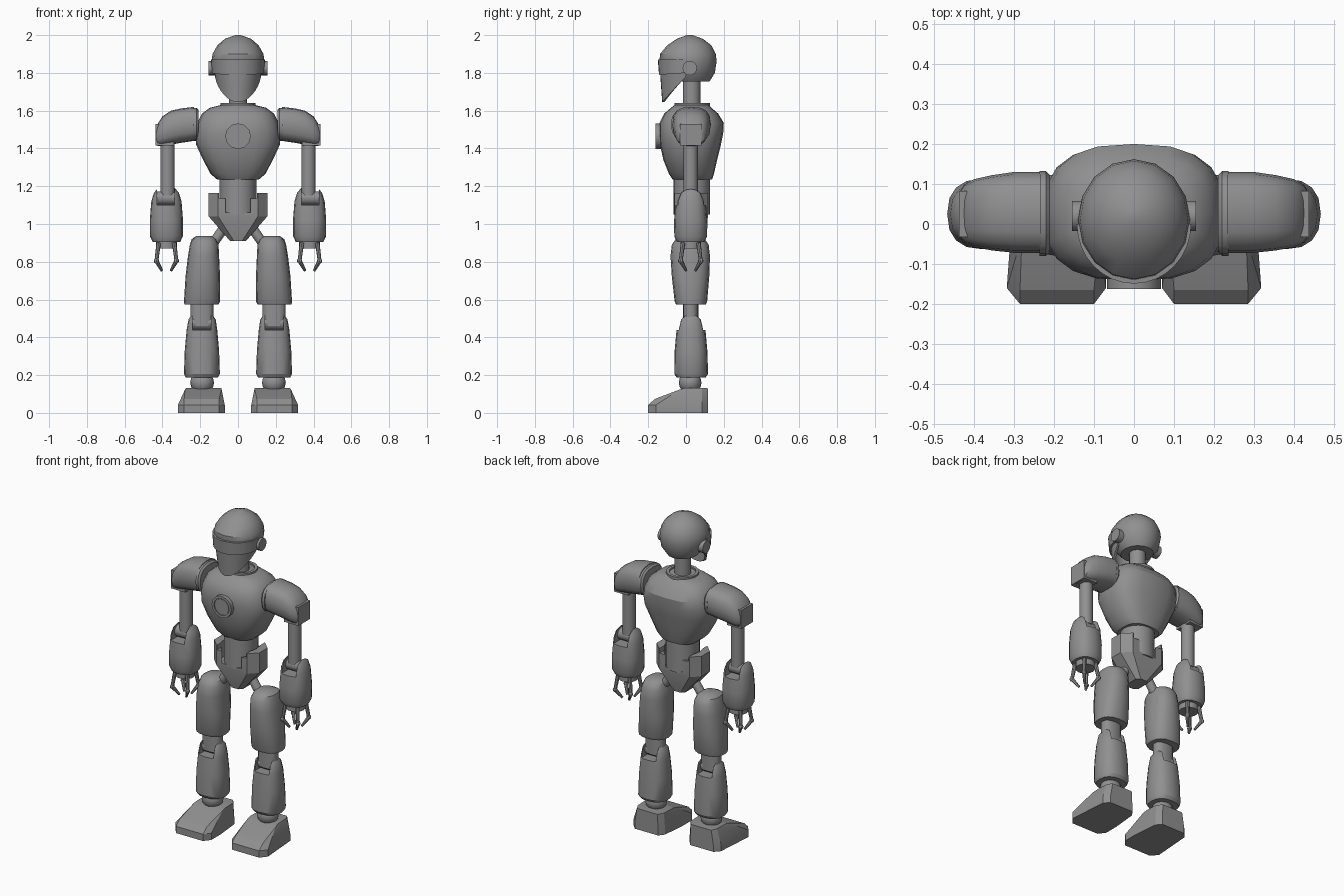
import bpy, bmesh
from math import sin, cos, pi, copysign, radians
from mathutils import Vector

cube = bpy.data.objects.get("Cube")
if cube:
    bpy.data.objects.remove(cube)

grey = bpy.data.materials.new("plain_grey")
grey.use_nodes = True
GREY = (0.28, 0.28, 0.28, 1)
grey.diffuse_color = GREY
grey.node_tree.nodes["Principled BSDF"].inputs["Base Color"].default_value = GREY
CY = 0.025  # depth of the limb axes


def make(name, bm):
    bmesh.ops.recalc_face_normals(bm, faces=bm.faces)
    me = bpy.data.meshes.new(name)
    bm.to_mesh(me)
    bm.free()
    me.materials.append(grey)
    ob = bpy.data.objects.new(name, me)
    bpy.context.collection.objects.link(ob)
    return ob


def activate(ob):
    bpy.ops.object.select_all(action='DESELECT')
    ob.select_set(True)
    bpy.context.view_layer.objects.active = ob


def modify(ob, kind, **settings):
    mod = ob.modifiers.new(kind.lower(), kind)
    for key, value in settings.items():
        setattr(mod, key, value)
    activate(ob)
    bpy.ops.object.modifier_apply(modifier=mod.name)


def cut(ob, *cutters):
    for c in cutters:
        modify(ob, 'BOOLEAN', operation='DIFFERENCE', object=c, solver='EXACT')
        bpy.data.objects.remove(c)


def finish(ob, mirror=False, angle=32):
    activate(ob)
    bpy.ops.object.shade_smooth_by_angle(angle=radians(angle))
    if mirror:
        ob.modifiers.new("mirror", 'MIRROR').merge_threshold = 0
    return ob


def loft(name, rings, n=16, power=2.0, along_x=False, turn=0.0):
    """Rings are (position, low_a, high_a, low_b, high_b), joined by quads."""
    bm = bmesh.new()
    loops = []
    for p, a0, a1, b0, b1 in rings:
        loop = []
        for i in range(n):
            t = 2 * pi * (i + turn) / n
            c, s = cos(t), sin(t)
            a = (a0 + a1) / 2 + (a1 - a0) / 2 * copysign(abs(c) ** (2 / power), c)
            b = (b0 + b1) / 2 + (b1 - b0) / 2 * copysign(abs(s) ** (2 / power), s)
            loop.append(bm.verts.new((p, a, b) if along_x else (a, b, p)))
        loops.append(loop)
    for lo, hi in zip(loops, loops[1:]):
        for i in range(n):
            j = (i + 1) % n
            bm.faces.new((lo[i], lo[j], hi[j], hi[i]))
    bm.faces.new(loops[0])
    bm.faces.new(loops[-1])
    return make(name, bm)


def tube(name, a, b, r1, r2=None, n=16):
    bm = bmesh.new()
    a, b = Vector(a), Vector(b)
    r2 = r1 if r2 is None else r2
    bmesh.ops.create_cone(bm, cap_ends=True, segments=n, radius1=r1, radius2=r2, depth=(b - a).length)
    q = (b - a).to_track_quat('Z', 'Y')
    for v in bm.verts:
        v.co = q @ v.co + (a + b) / 2
    return make(name, bm)


def ball(name, centre, size, n=12):
    bm = bmesh.new()
    bmesh.ops.create_uvsphere(bm, u_segments=n, v_segments=8, radius=1)
    for v in bm.verts:
        v.co = Vector(centre) + Vector(size) * v.co
    return make(name, bm)


def box(name, lo, hi):
    bm = bmesh.new()
    bmesh.ops.create_cube(bm, size=1)
    for v in bm.verts:
        v.co = [(l + h) / 2 + k * (h - l) for l, h, k in zip(lo, hi, v.co)]
    return make(name, bm)


def hull(name, points):
    bm = bmesh.new()
    for p in points:
        bm.verts.new(p)
    bmesh.ops.convex_hull(bm, input=bm.verts)
    bmesh.ops.dissolve_limit(bm, angle_limit=0.02, verts=bm.verts, edges=bm.edges)
    return make(name, bm)


def face_shell(name, top, low, wide, narrow, front, chin, rise, thick):
    """Half-round plate around the face whose lower edge rises to the sides."""
    bm = bmesh.new()
    cols, rows, grid = 16, 4, []
    for i in range(cols + 1):
        t = -pi / 2 + pi * i / cols
        bottom = low + rise * (1 - cos(t))
        column = []
        for k in range(rows + 1):
            z = top + (bottom - top) * k / rows
            f = (top - z) / (top - low)
            column.append(bm.verts.new(((wide + (narrow - wide) * f) * sin(t),
                                        (front + (chin - front) * f) * cos(t), z)))
        grid.append(column)
    for c, d in zip(grid, grid[1:]):
        for k in range(rows):
            bm.faces.new((c[k], d[k], d[k + 1], c[k + 1]))
    ob = make(name, bm)
    modify(ob, 'SOLIDIFY', thickness=thick, offset=-1)
    return finish(ob)


# Head
finish(loft("cranium", [(1.755, -.09, .09, -.07, .125), (1.80, -.125, .125, -.11, .153),
                        (1.86, -.14, .14, -.14, .162), (1.90, -.135, .135, -.138, .158),
                        (1.945, -.11, .11, -.10, .135), (1.98, -.07, .07, -.05, .09),
                        (2.0, -.015, .015, .005, .035)]))
face_shell("face_mask", 1.87, 1.645, .136, .10, -.142, -.126, .135, .012)
face_shell("visor", 1.87, 1.79, .143, .138, -.149, -.143, .01, .012)
finish(tube("ear_disc", (.12, .02, 1.825), (.155, .02, 1.825), .038), True)
finish(tube("neck", (0, .03, 1.6), (0, .03, 1.77), .047))
collar = tube("neck_collar", (0, .033, 1.6), (0, .033, 1.64), .093, n=20)
cut(collar, tube("collar_cutter", (0, .033, 1.62), (0, .033, 1.7), .075, n=20))
finish(collar)

# Torso
finish(loft("torso", [(1.235, -.11, .11, -.07, .138), (1.265, -.145, .145, -.09, .148),
                      (1.34, -.185, .185, -.12, .165), (1.42, -.222, .222, -.138, .185),
                      (1.48, -.226, .226, -.142, .197), (1.535, -.215, .215, -.14, .2),
                      (1.585, -.19, .19, -.115, .17), (1.615, -.15, .15, -.08, .135),
                      (1.63, -.09, .09, -.06, .12)], 20, 2.7))
ring = tube("chest_ring", (0, -.12, 1.465), (0, -.162, 1.465), .068, n=12)
cut(ring, tube("ring_cutter", (0, -.155, 1.465), (0, -.2, 1.465), .052, n=20))
finish(ring)
finish(tube("chest_disc", (0, -.13, 1.465), (0, -.159, 1.465), .047, n=20))
finish(tube("waist", (0, .03, 1.05), (0, .03, 1.25), .097, n=20))

# Pelvis: tapered tub with a lowered front and back rim
tub = []
for z, w, y0, y1, c in ((1.165, .155, -.062, .117, .05), (1.04, .155, -.062, .117, .05),
                        (.91, .042, -.03, .085, .02)):
    for s in (-1, 1):
        tub += [(s * w, y0 + c, z), (s * (w - c), y0, z), (s * w, y1 - c, z), (s * (w - c), y1, z)]
pelvis = hull("pelvis", tub)
cut(pelvis, box("rim_cutter", (-.1, -.2, 1.135), (.1, .2, 1.3)),
    tube("tub_cutter", (0, CY, 1.06), (0, CY, 1.3), .11, n=20))
finish(pelvis)
finish(tube("hip_link", (.06, CY, 1.0), (.165, CY, .85), .026), True)

# Shoulders and arms
finish(loft("shoulder_pad", [(.232, -.072, .13, 1.44, 1.62), (.30, -.072, .13, 1.43, 1.612),
                             (.355, -.066, .122, 1.42, 1.60), (.40, -.058, .112, 1.412, 1.57),
                             (.425, -.045, .098, 1.412, 1.53), (.436, -.03, .08, 1.425, 1.505)],
            16, 2.7, True), True)
finish(loft("shoulder_rim", [(.21, -.07, .122, 1.45, 1.605), (.22, -.08, .132, 1.44, 1.615),
                             (.236, -.08, .132, 1.44, 1.615)], 16, 2.5, True), True)
finish(tube("shoulder_axle", (.17, CY, 1.485), (.25, CY, 1.485), .045), True)
finish(box("shoulder_block", (.34, -.032, 1.415), (.437, .083, 1.53)), True)
finish(tube("upper_arm", (.373, CY, 1.15), (.373, CY, 1.45), .038), True)
AX = .379
forearm = loft("forearm", [(z, AX - r, AX + r, CY - r, CY + r) for z, r in
                           ((.905, .073), (.935, .087), (1.02, .088), (1.12, .08),
                            (1.165, .066), (1.19, .045))], 16, 2.4)
cut(forearm, box("elbow_cutter", (.335, -.2, 1.1), (.428, .2, 1.3)))
finish(forearm, True)
finish(tube("elbow_axle", (.333, CY, 1.137), (.43, CY, 1.137), .036), True)

# Hands: four jointed fingers around a short palm
finish(tube("palm", (AX, CY, .87), (AX, CY, .91), .055), True)
for i in range(4):
    t = pi / 4 + i * pi / 2

    def at(r, z):
        return (AX + r * cos(t), CY + r * sin(t), z)
    finish(tube(f"finger_base_{i}", at(.058, .9), at(.075, .805), .012, .01, 8), True)
    finish(ball(f"finger_joint_{i}", at(.075, .805), (.014,) * 3, 8), True)
    finish(tube(f"finger_tip_{i}", at(.075, .805), at(.034, .753), .012, .007, 8), True)

# Legs
finish(loft("thigh", [(.575, .102, .284, -.053, .105), (.59, .095, .286, -.06, .112),
                      (.72, .095, .278, -.075, .123), (.83, .1, .265, -.082, .127),
                      (.89, .103, .255, -.075, .12), (.92, .115, .245, -.055, .1),
                      (.937, .14, .22, -.02, .065)], 16, 2.4), True)
finish(loft("knee_link", [(.46, .13, .252, -.015, .065), (.6, .13, .252, -.015, .065)], 16, 2.5), True)
shin = loft("shin", [(.188, .105, .277, -.05, .105), (.207, .096, .286, -.062, .117),
                     (.33, .1, .282, -.06, .113), (.44, .11, .272, -.05, .103),
                     (.495, .118, .262, -.038, .09), (.525, .14, .24, -.012, .065)], 16, 2.4)
cut(shin, box("knee_cutter", (.143, -.2, .44), (.24, .2, .7)))
finish(shin, True)
finish(tube("knee_axle", (.14, CY, .476), (.243, CY, .476), .037), True)
finish(ball("ankle", (.19, .022, .16), (.063, .06, .06), 16), True)

# Feet: (depth, height, inner edge, outer edge) stations
sole = [(-.2, .1, .285), (-.16, .07, .318), (-.07, .07, .31), (.085, .085, .3), (.117, .11, .27)]
stations = [(y, z, a, b) for y, a, b in sole for z in (0, .042)]
stations += [(-.165, .074, .1, .285), (-.03, .125, .088, .28), (0, .132, .088, .275),
             (.085, .132, .092, .272), (.117, .13, .115, .255)]
finish(hull("foot", [(x, y, z) for y, z, a, b in stations for x in (a, b)]), True, 20)
